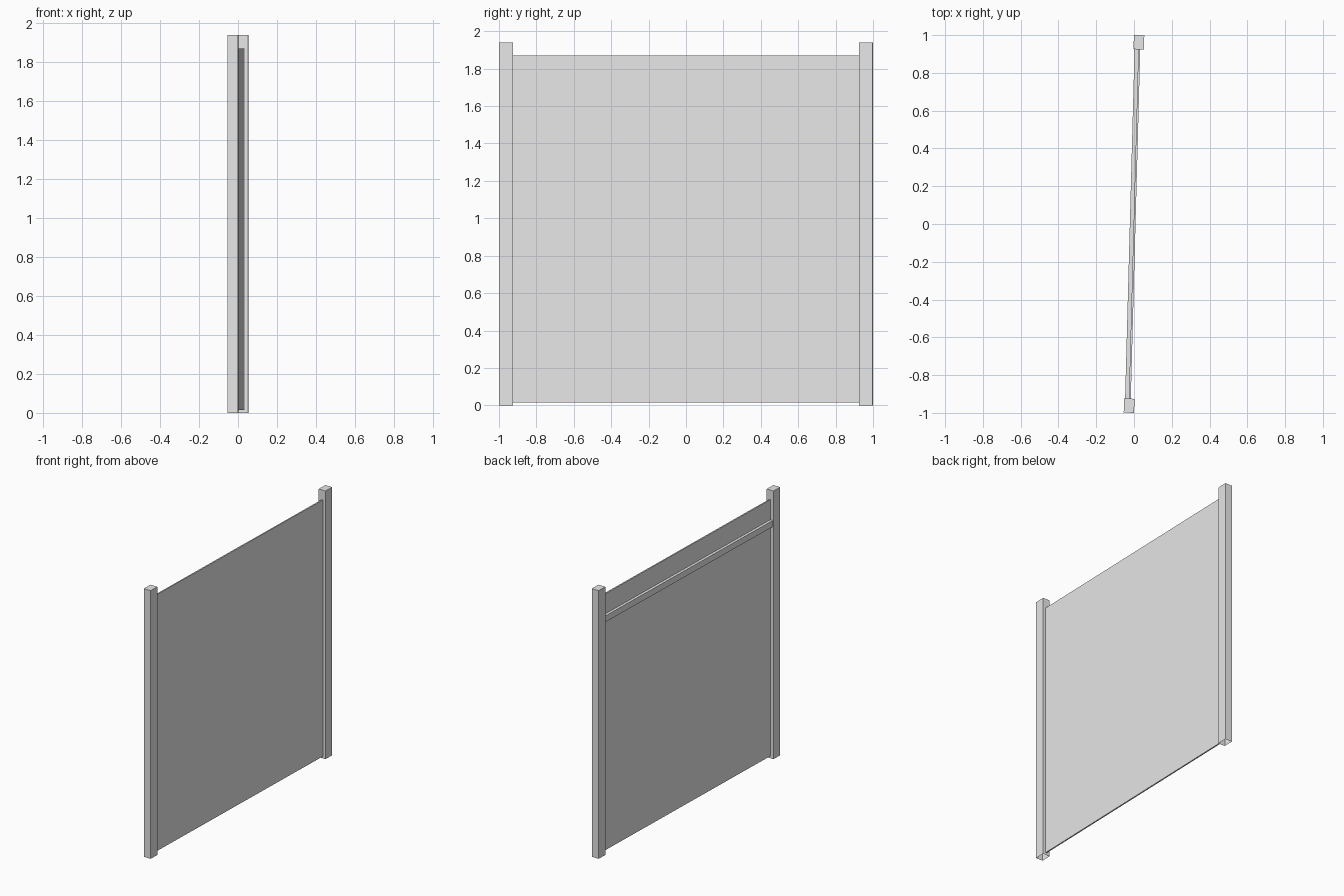
import bpy
import bmesh
import math
from mathutils import Matrix, Vector

cube = bpy.data.objects.get("Cube")
if cube:
    bpy.data.objects.remove(cube, do_unlink=True)

# One plain grey for the whole panel
grey = bpy.data.materials.new("light_grey")
grey.use_nodes = True
colour = (0.8, 0.8, 0.8, 1)
grey.diffuse_color = colour
grey.node_tree.nodes["Principled BSDF"].inputs["Base Color"].default_value = colour

# The fence runs along y, turned slightly about z
TURN = Matrix.Rotation(math.radians(-1.55), 4, "Z")


def box(name, low, high, open_bottom=False):
    low, high = Vector(low), Vector(high)
    size = high - low
    bm = bmesh.new()
    bmesh.ops.create_cube(bm, size=1)
    bmesh.ops.scale(bm, vec=size, verts=bm.verts)
    bmesh.ops.translate(bm, vec=(low + high) / 2, verts=bm.verts)
    if open_bottom:
        under = [f for f in bm.faces if f.normal.z < -0.5]
        bmesh.ops.delete(bm, geom=under, context="FACES_ONLY")
    bm.transform(TURN)
    mesh = bpy.data.meshes.new(name)
    bm.to_mesh(mesh)
    bm.free()
    mesh.materials.append(grey)
    obj = bpy.data.objects.new(name, mesh)
    bpy.context.collection.objects.link(obj)
    return obj


# End posts, open underneath
HALF = 0.0275
END, INNER = 0.9995, 0.925
box("front_post", (-HALF, -END, 0), (HALF, -INNER, 1.94), open_bottom=True)
box("back_post", (-HALF, INNER, 0), (HALF, END, 1.94), open_bottom=True)

# Thin board between the posts
box("board", (-0.002, -INNER, 0.015), (0.008, INNER, 1.87))

# Rail along one side of the board
box("rail", (-0.022, -INNER, 1.68), (-0.002, INNER, 1.725))
